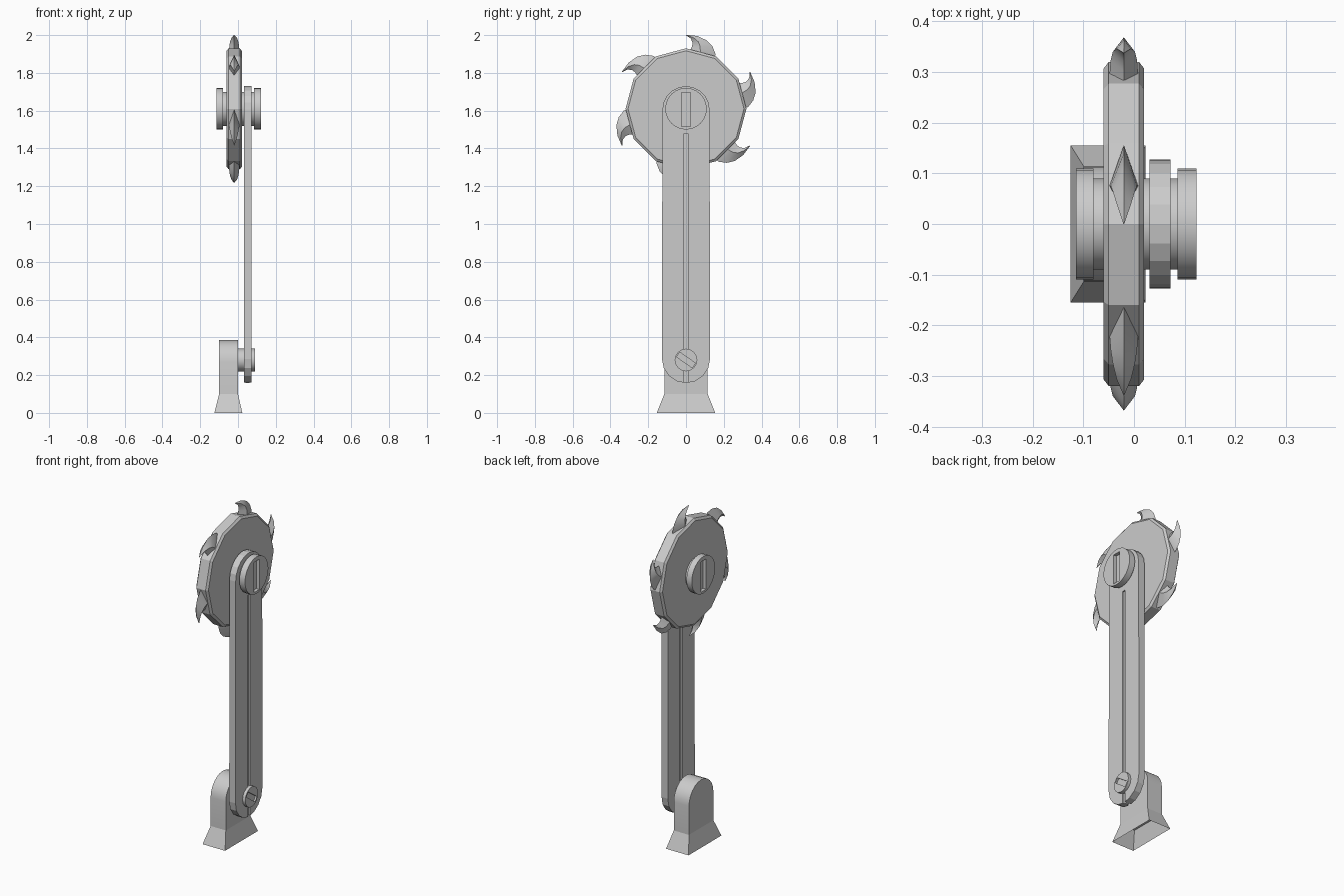
import bpy, bmesh, math
from mathutils import Matrix, Vector

cube = bpy.data.objects.get("Cube")
if cube:
    bpy.data.objects.remove(cube, do_unlink=True)

HUB_Z = 1.61      # saw axle height
PIN_Z = 0.28      # lower pivot height
DISC_X = -0.02    # middle plane of the saw

steel = bpy.data.materials.new("grey steel")
steel.use_nodes = True
GREY = (0.6, 0.6, 0.6, 1)
steel.diffuse_color = GREY
steel.node_tree.nodes["Principled BSDF"].inputs["Base Color"].default_value = GREY


def make(name, bm, smooth=None):
    bmesh.ops.recalc_face_normals(bm, faces=bm.faces)
    mesh = bpy.data.meshes.new(name)
    bm.to_mesh(mesh)
    bm.free()
    mesh.materials.append(steel)
    ob = bpy.data.objects.new(name, mesh)
    bpy.context.collection.objects.link(ob)
    if smooth:
        bpy.ops.object.select_all(action="DESELECT")
        ob.select_set(True)
        bpy.context.view_layer.objects.active = ob
        bpy.ops.object.shade_smooth_by_angle(angle=math.radians(smooth))
    return ob


def loft(name, rings, caps=(True, True), smooth=None):
    """Skin a list of equal-length closed rings of points."""
    bm = bmesh.new()
    loops = [[bm.verts.new(p) for p in ring] for ring in rings]
    n = len(loops[0])
    for a, b in zip(loops, loops[1:]):
        for i in range(n):
            j = (i + 1) % n
            bm.faces.new((a[i], a[j], b[j], b[i]))
    if caps[0]:
        bm.faces.new(loops[0])
    if caps[1]:
        bm.faces.new(loops[-1])
    return make(name, bm, smooth)


def circle(x, r, z, sides):
    return [(x, r * math.sin(math.tau * i / sides), z + r * math.cos(math.tau * i / sides))
            for i in range(sides)]


def turned(name, steps, z, sides, smooth=None):
    """Solid of revolution along x from (x, radius) steps."""
    return loft(name, [circle(x, r, z, sides) for x, r in steps], smooth=smooth)


def arc(r, z, start, segs):
    """Half circle of (y, z) points."""
    return [(r * math.cos(start + math.pi * i / segs), z + r * math.sin(start + math.pi * i / segs))
            for i in range(segs + 1)]


def cut_box(target, centre, size, angle=0):
    """Cut a box-shaped slot, turned about x."""
    bm = bmesh.new()
    bmesh.ops.create_cube(bm, size=1, matrix=Matrix.Translation(centre)
                          @ Matrix.Rotation(angle, 4, "X") @ Matrix.Diagonal((*size, 1)))
    cutter = make("slot_cutter", bm)
    cutter.hide_render = True
    mod = target.modifiers.new("slot", "BOOLEAN")
    mod.object = cutter
    mod.operation = "DIFFERENCE"
    mod.solver = "EXACT"
    bpy.context.view_layer.objects.active = target
    bpy.ops.object.modifier_apply(modifier=mod.name)
    bpy.data.objects.remove(cutter, do_unlink=True)


# Saw disc with chamfered rim
turned("saw_disc", [(DISC_X - 0.04, 0.307), (DISC_X - 0.03, 0.32),
                    (DISC_X + 0.03, 0.32), (DISC_X + 0.04, 0.307)], HUB_Z, 12)

# Hooked teeth: diamond sections between an outer and an inner curve, (y, z) from hub
OUTER = [(0.15, 0.25), (0.156, 0.29), (0.14, 0.33), (0.11, 0.362), (0.06, 0.385), (0.002, 0.392)]
INNER = [(0.01, 0.27), (0.022, 0.31), (0.032, 0.33), (0.035, 0.35), (0.025, 0.372), (0, 0.389)]
WIDTH = [0.028, 0.028, 0.026, 0.022, 0.014, 0.001]
for k in range(6):
    turn = Matrix.Translation((DISC_X, 0, HUB_Z)) @ Matrix.Rotation(math.tau * k / 6, 4, "X")
    rings = []
    for (oy, oz), (iy, iz), w in zip(OUTER, INNER, WIDTH):
        my, mz = oy * 0.4 + iy * 0.6, oz * 0.4 + iz * 0.6
        ring = [(0, oy, oz), (w, my, mz), (0, iy, iz), (-w, my, mz)]
        rings.append([turn @ Vector(p) for p in ring])
    loft("saw_tooth_%d" % (k + 1), rings, smooth=25)

# Axle with a slotted head at each end
axle = turned("axle", [(-0.115, 0.11), (-0.08, 0.11), (-0.08, 0.09), (0.086, 0.09),
                       (0.086, 0.11), (0.123, 0.11)], HUB_Z, 24, 30)
for x in (-0.115, 0.123):
    cut_box(axle, (x, 0, HUB_Z - 0.005), (0.04, 0.05, 0.18))

# Long arm with rounded ends and a groove on both faces
outline = arc(0.125, HUB_Z - 0.005, 0, 10) + arc(0.127, PIN_Z + 0.005, math.pi, 8)
arm = loft("arm", [[(x, y, z) for y, z in outline] for x in (0.031, 0.072)])
for x in (0.031, 0.072):
    cut_box(arm, (x, 0, 0.79), (0.02, 0.022, 1.38))

# Lower pivot pin with an angled slot
pin = turned("pivot_pin", [(-0.01, 0.06), (0.09, 0.06)], PIN_Z, 16, 30)
cut_box(pin, (0.09, 0, PIN_Z), (0.02, 0.03, 0.1), math.radians(55))

# Round-topped post
top = arc(0.115, 0.27, 0, 12)
post = [(0.115, 0.1)] + top + [(-0.115, 0.1)]
loft("base_post", [[(x, y, z) for y, z in post] for x in (-0.1, 0)], smooth=30)

# Flared foot, open underneath
def rect(x0, x1, y, z):
    return [(x0, -y, z), (x1, -y, z), (x1, y, z), (x0, y, z)]

loft("base_foot", [rect(-0.125, 0.023, 0.155, 0), rect(-0.1, 0, 0.115, 0.1)], caps=(False, False))
